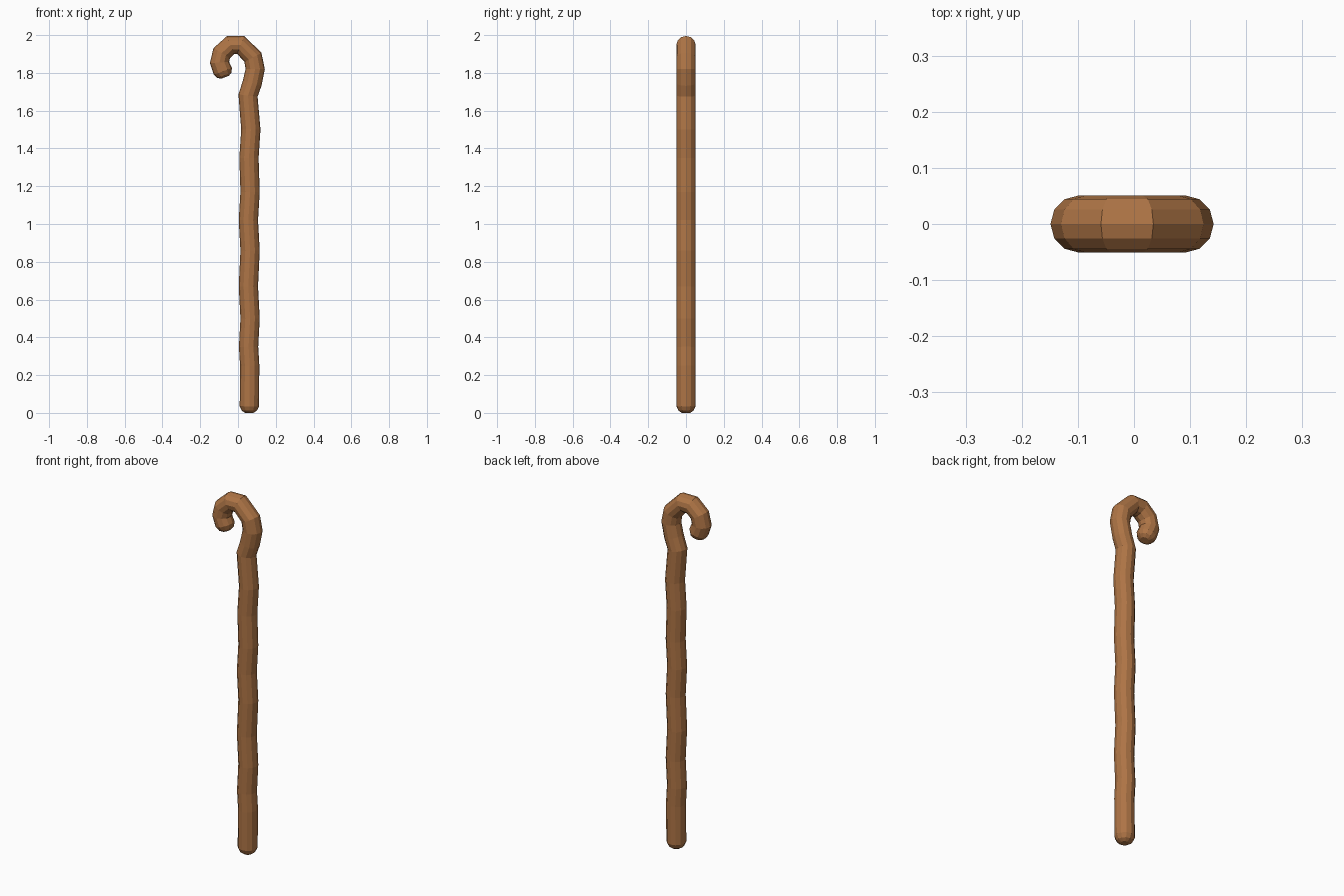
import bpy, bmesh, math
from mathutils import Vector

if "Cube" in bpy.data.objects:
    bpy.data.objects.remove(bpy.data.objects["Cube"])

SIDES = 12
R = 0.051

wood = bpy.data.materials.new("brown wood")
wood.diffuse_color = (0.42, 0.175, 0.06, 1)
wood.use_nodes = True
wood.node_tree.nodes["Principled BSDF"].inputs["Base Color"].default_value = wood.diffuse_color

# Centre line in the x-z plane: wavy shaft, then the hook
path = [(.06, .035), (.062, .25), (.056, .35), (.064, .5), (.055, .67), (.064, .86),
        (.055, 1.02), (.064, 1.17), (.058, 1.35), (.068, 1.5), (.053, 1.68),
        (.075, 1.745), (.091, 1.82), (.079, 1.882), (.015, 1.948), (-.04, 1.947),
        (-.086, 1.905), (-.098, 1.855), (-.08, 1.808)]
pts = [Vector((x, 0, z)) for x, z in path]

bm = bmesh.new()


def ring(centre, direction, radius):
    """Circle of vertices across the given direction."""
    side = Vector((direction.z, 0, -direction.x))
    return [bm.verts.new(centre + radius * (side * math.cos(a) + Vector((0, 1, 0)) * math.sin(a)))
            for a in (2 * math.pi * i / SIDES for i in range(SIDES))]


dirs = []
for i in range(len(pts)):
    a = (pts[i] - pts[i - 1]).normalized() if i > 0 else Vector((0, 0, 1))
    b = (pts[i + 1] - pts[i]).normalized() if i < len(pts) - 1 else a
    dirs.append((a + b).normalized())

# Rounded foot, shaft and hook, rounded tip
rings = [ring(pts[0] - dirs[0] * .035, dirs[0], .022),
         ring(pts[0] - dirs[0] * .023, dirs[0], .040)]
rings += [ring(p, d, R) for p, d in zip(pts, dirs)]
rings += [ring(pts[-1] + dirs[-1] * .022, dirs[-1], .040),
          ring(pts[-1] + dirs[-1] * .033, dirs[-1], .022)]
for a, b in zip(rings, rings[1:]):
    for i in range(SIDES):
        j = (i + 1) % SIDES
        bm.faces.new((a[i], a[j], b[j], b[i]))
bm.faces.new(rings[0])
bm.faces.new(rings[-1])
bmesh.ops.recalc_face_normals(bm, faces=bm.faces)

mesh = bpy.data.meshes.new("walking_staff")
bm.to_mesh(mesh)
bm.free()
mesh.materials.append(wood)
staff = bpy.data.objects.new("walking_staff", mesh)
bpy.context.collection.objects.link(staff)
